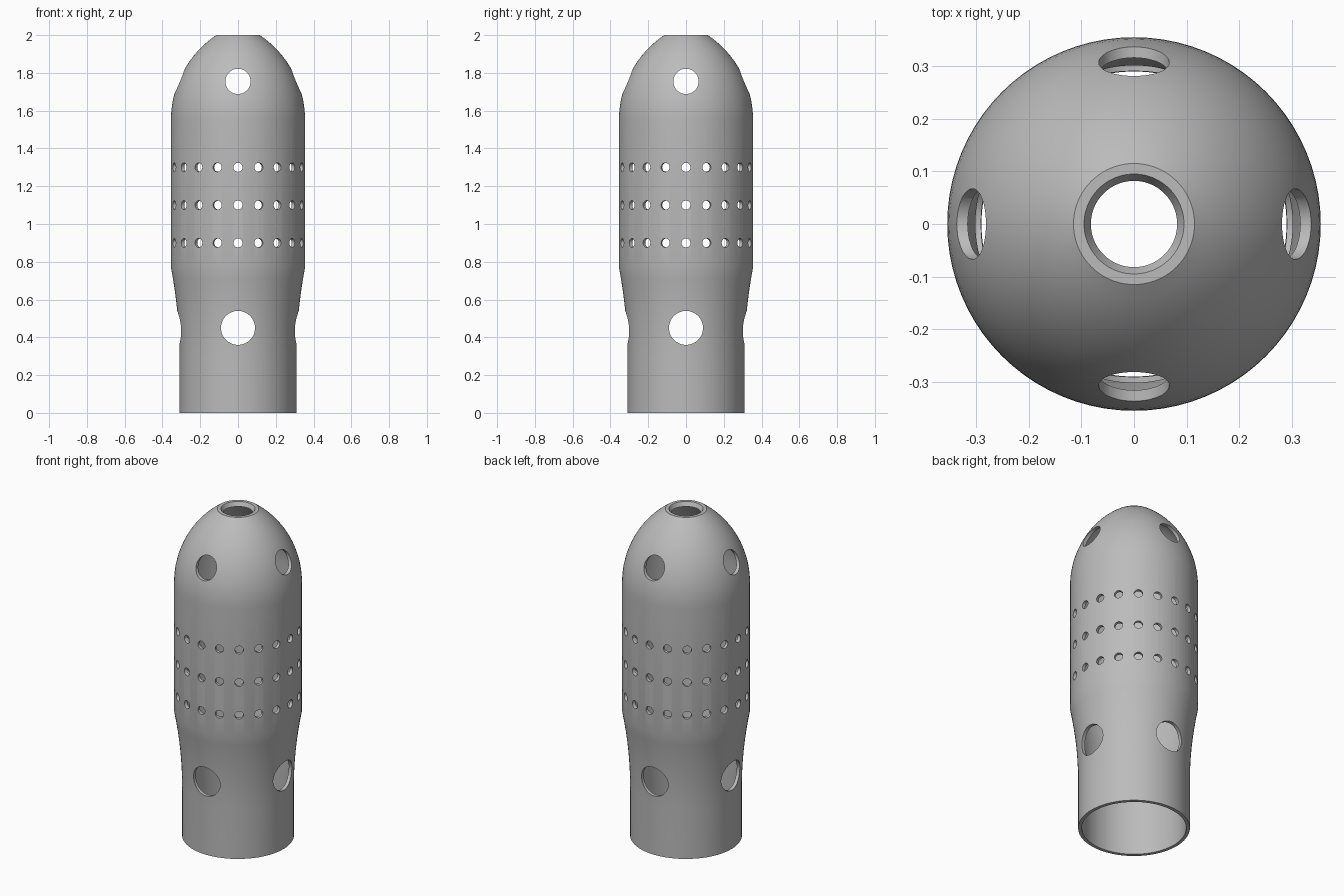
import bpy, bmesh, math
from mathutils import Matrix, Vector

cube = bpy.data.objects.get("Cube")
if cube:
    bpy.data.objects.remove(cube, do_unlink=True)

SEGMENTS = 80
WALL = 0.02
LOW_R, MID_R, TIP_R = 0.31, 0.355, 0.115
FLARE_Z, STEP_Z, NOSE_Z, TOP_Z = 0.3, 0.77, 1.55, 2.0

metal = bpy.data.materials.new("grey metal")
metal.use_nodes = True
grey = (0.5, 0.5, 0.5, 1)
metal.diffuse_color = grey
metal.node_tree.nodes["Principled BSDF"].inputs["Base Color"].default_value = grey


def make_object(name, bm):
    bmesh.ops.recalc_face_normals(bm, faces=bm.faces)
    mesh = bpy.data.meshes.new(name)
    bm.to_mesh(mesh)
    bm.free()
    mesh.materials.append(metal)
    obj = bpy.data.objects.new(name, mesh)
    bpy.context.collection.objects.link(obj)
    return obj


def outer_profile():
    """Straight base, flared neck, straight body and rounded nose."""
    pts = [Vector((LOW_R, 0))]
    for i in range(9):
        t = i / 8
        pts.append(Vector((LOW_R + (MID_R - LOW_R) * t * t,
                           FLARE_Z + (STEP_Z - FLARE_Z) * t)))
    dr, dz = MID_R - TIP_R, TOP_Z - NOSE_Z
    arc_r = (dr * dr + dz * dz) / (2 * dr)
    end = math.asin(dz / arc_r)
    for i in range(17):
        a = end * i / 16
        pts.append(Vector((MID_R - arc_r * (1 - math.cos(a)),
                           NOSE_Z + arc_r * math.sin(a))))
    return pts


def inner_profile(outer):
    """Offset the outer profile inwards, ending in a chamfered mouth."""
    pts = []
    for i, p in enumerate(outer):
        d = (outer[min(i + 1, len(outer) - 1)] - outer[max(i - 1, 0)]).normalized()
        q = p + WALL * Vector((-d.y, d.x))
        if q.x > 0.12 and q.y < 1.96:
            pts.append(q)
    pts[0].y = 0
    return pts + [Vector((0.082, 1.975)), Vector((0.095, TOP_Z))]


# Hollow casing, turned around the vertical axis
outer = outer_profile()
loop = outer + inner_profile(outer)[::-1]
bm = bmesh.new()
rings = []
for k in range(SEGMENTS):
    a = math.tau * k / SEGMENTS
    rings.append([bm.verts.new((p.x * math.cos(a), p.x * math.sin(a), p.y)) for p in loop])
for k, ring in enumerate(rings):
    after = rings[(k + 1) % SEGMENTS]
    for i in range(len(loop)):
        j = (i + 1) % len(loop)
        bm.faces.new((ring[i], after[i], after[j], ring[j]))
casing = make_object("perforated_casing", bm)

# Radial cutters for all the round holes: height, radius, count, sides
bm = bmesh.new()
hole_rows = [(0.45, 0.09, 4, 48), (1.755, 0.067, 4, 40)]
hole_rows += [(z, 0.024, 20, 20) for z in (0.9, 1.1, 1.3)]
for z, radius, count, sides in hole_rows:
    for k in range(count):
        place = (Matrix.Rotation(math.tau * k / count, 4, 'Z')
                 @ Matrix.Translation((0.35, 0, z))
                 @ Matrix.Rotation(math.pi / 2, 4, 'Y'))
        bmesh.ops.create_cone(bm, cap_ends=True, segments=sides, radius1=radius,
                              radius2=radius, depth=0.3, matrix=place)
cutter = make_object("hole_cutter", bm)
cutter.hide_render = True

# Cut the holes and smooth the walls
cut = casing.modifiers.new("Holes", 'BOOLEAN')
cut.operation = 'DIFFERENCE'
cut.solver = 'EXACT'
cut.object = cutter
bpy.ops.object.select_all(action='DESELECT')
casing.select_set(True)
bpy.context.view_layer.objects.active = casing
bpy.ops.object.modifier_apply(modifier=cut.name)
bpy.data.objects.remove(cutter, do_unlink=True)
bpy.ops.object.shade_smooth_by_angle(angle=math.radians(30))
